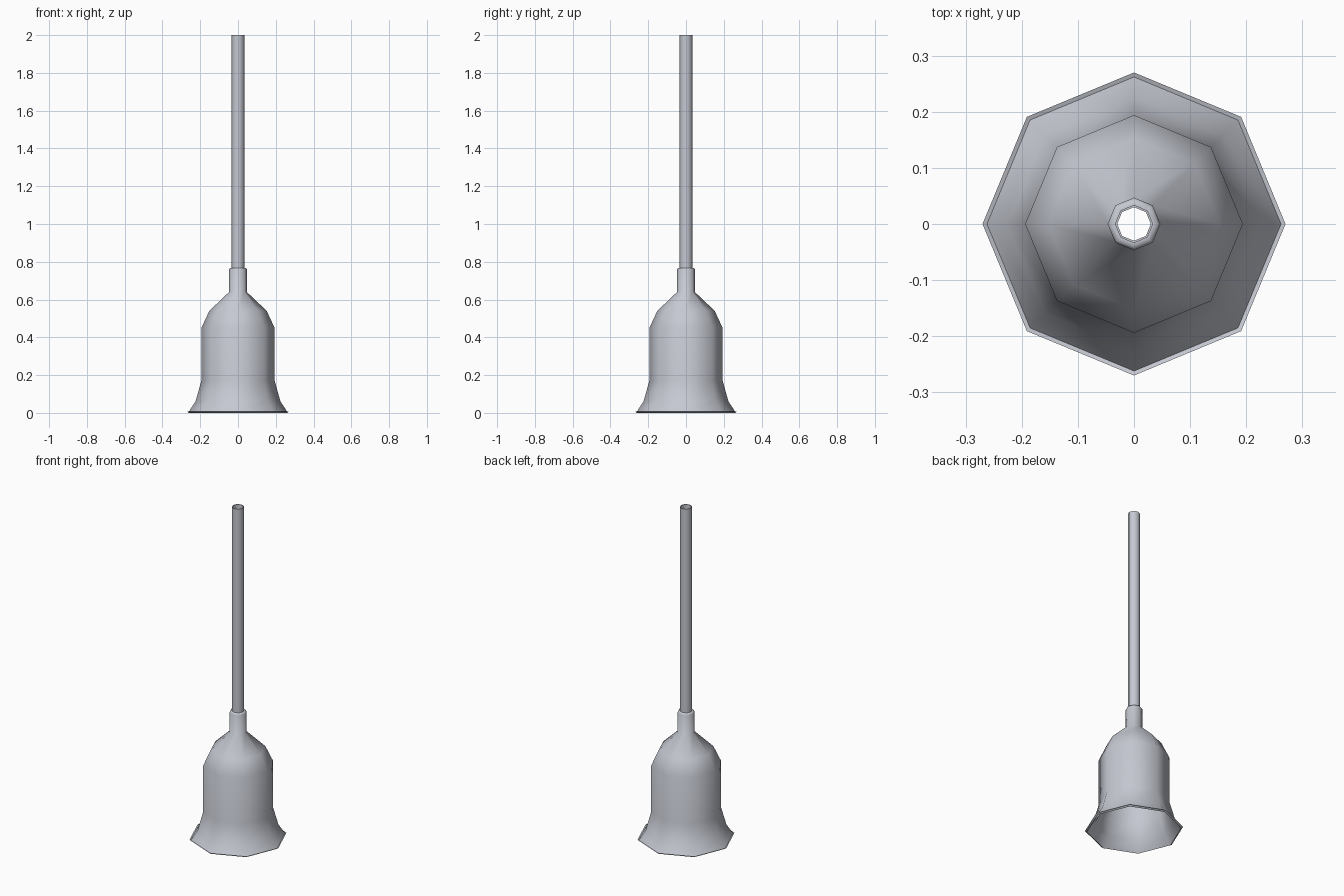
import bpy, bmesh, math

if "Cube" in bpy.data.objects:
    bpy.data.objects.remove(bpy.data.objects["Cube"], do_unlink=True)

SIDES = 8

metal = bpy.data.materials.new("pale_grey_metal")
metal.use_nodes = True
color = (0.56, 0.58, 0.64, 1)
metal.diffuse_color = color
metal.node_tree.nodes["Principled BSDF"].inputs["Base Color"].default_value = color


def lathe(name, profile):
    """Spin a closed (radius, height) profile into an eight-sided hollow part."""
    bm = bmesh.new()
    rings = []
    for r, z in profile:
        angles = [math.tau * i / SIDES for i in range(SIDES)]
        rings.append([bm.verts.new((r * math.cos(a), r * math.sin(a), z)) for a in angles])
    for low, high in zip(rings, rings[1:] + rings[:1]):
        for i in range(SIDES):
            j = (i + 1) % SIDES
            bm.faces.new((low[i], low[j], high[j], high[i]))
    bmesh.ops.recalc_face_normals(bm, faces=bm.faces)
    mesh = bpy.data.meshes.new(name)
    bm.to_mesh(mesh)
    bm.free()
    mesh.materials.append(metal)
    obj = bpy.data.objects.new(name, mesh)
    bpy.context.collection.objects.link(obj)
    bpy.ops.object.select_all(action='DESELECT')
    obj.select_set(True)
    bpy.context.view_layer.objects.active = obj
    bpy.ops.object.shade_smooth_by_angle(angle=math.radians(60))
    return obj


# Flared bell with its turned-up lip, dome and sleeve, then the inner wall
outer = [(0.262, 0.004), (0.225, 0.06), (0.194, 0.17), (0.194, 0.45),
         (0.152, 0.54), (0.047, 0.64), (0.047, 0.76), (0.042, 0.768), (0.034, 0.768)]
inner = [(0.034, 0.64), (0.145, 0.535), (0.186, 0.447), (0.186, 0.17),
         (0.217, 0.055), (0.26, 0.0), (0.27, 0.007)]
lathe("bell", outer + inner)

# Long open tube
lathe("tube", [(0.034, 0.64), (0.034, 2.0), (0.030, 2.0), (0.030, 0.64)])
